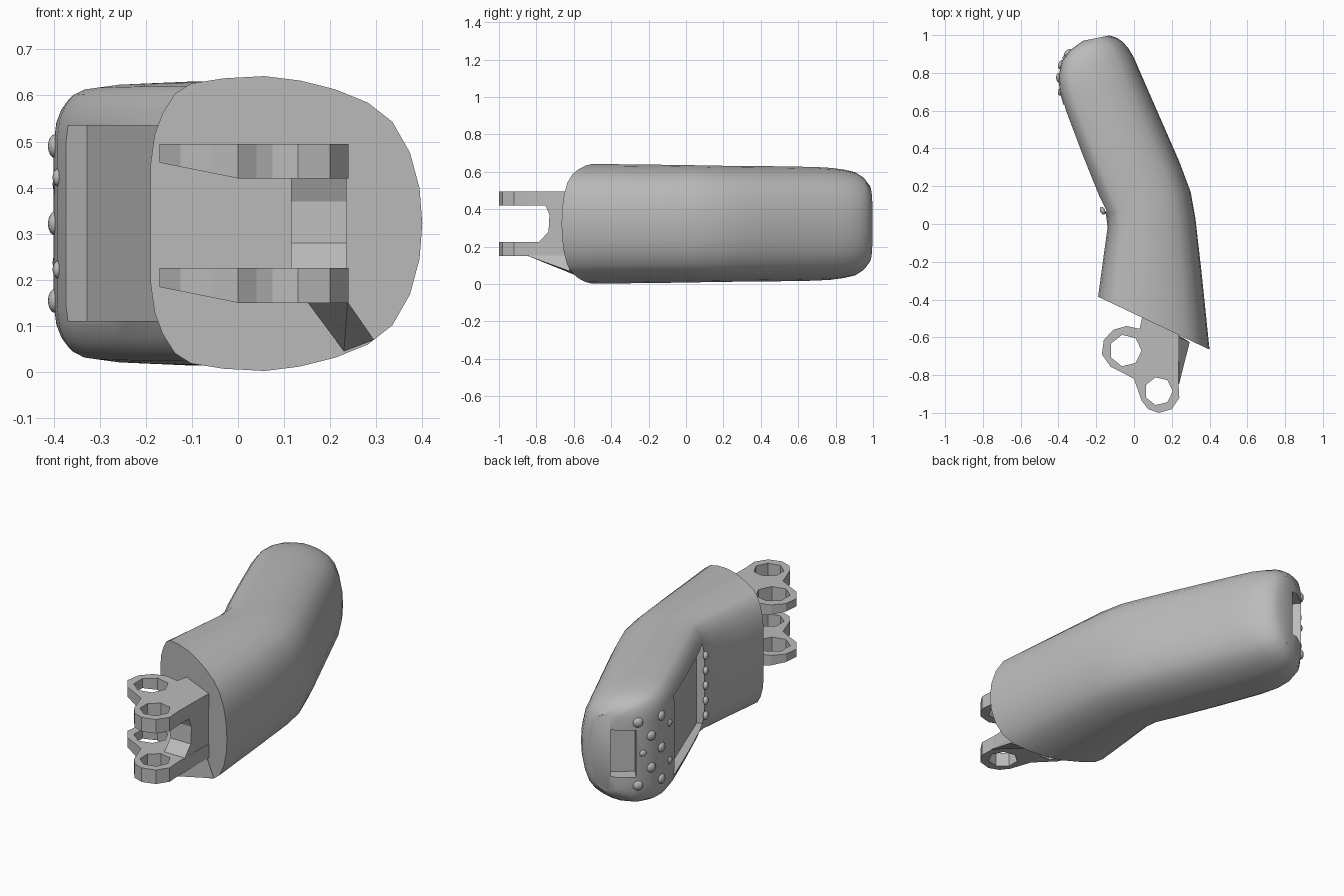
import bpy, bmesh, math
from mathutils import Vector

cube = bpy.data.objects.get("Cube")
if cube:
    bpy.data.objects.remove(cube, do_unlink=True)

grey = bpy.data.materials.new("plain grey")
grey.use_nodes = True
grey.diffuse_color = (0.5, 0.5, 0.5, 1)
grey.node_tree.nodes["Principled BSDF"].inputs["Base Color"].default_value = (0.5, 0.5, 0.5, 1)
MID = 0.322


def finish(name, bm, smooth=None):
    bmesh.ops.recalc_face_normals(bm, faces=bm.faces)
    mesh = bpy.data.meshes.new(name)
    bm.to_mesh(mesh)
    bm.free()
    mesh.materials.append(grey)
    obj = bpy.data.objects.new(name, mesh)
    bpy.context.collection.objects.link(obj)
    if smooth:
        shade(obj, smooth)
    return obj


def select(obj):
    bpy.ops.object.select_all(action='DESELECT')
    obj.select_set(True)
    bpy.context.view_layer.objects.active = obj


def shade(obj, angle):
    select(obj)
    bpy.ops.object.shade_smooth_by_angle(angle=math.radians(angle))


def prism(outline, z0, z1):
    bm = bmesh.new()
    face = bm.faces.new([bm.verts.new((x, y, z0)) for x, y in outline])
    ext = bmesh.ops.extrude_face_region(bm, geom=[face])
    for v in ext["geom"]:
        if isinstance(v, bmesh.types.BMVert):
            v.co.z = z1
    return bm


def cut(obj, outline, z0, z1):
    cutter = finish("cutter", prism(outline, z0, z1))
    cutter.hide_render = True
    mod = obj.modifiers.new("cut", 'BOOLEAN')
    mod.operation, mod.solver, mod.object = 'DIFFERENCE', 'EXACT', cutter
    select(obj)
    bpy.ops.object.modifier_apply(modifier=mod.name)
    bpy.data.objects.remove(cutter, do_unlink=True)


# Body: rounded D-shaped section lofted between its two side edges
half = [(0, .4), (.015, .6), (.045, .75), (.09, .88), (.15, .95), (.27, .985), (.42, 1),
        (.55, .97), (.68, .91), (.8, .82), (.89, .69), (.955, .48), (.99, .24), (1, 0)]
# left x, left y, right x, right y, half height, corner fullness
stations = [
    (-.19, -.385, .40, -.665, .32, 1), (-.165, -.2, .357, -.25, .317, 1),
    (-.14, -.02, .325, .03, .314, .95), (-.148, .05, .30, .17, .312, .9),
    (-.19, .14, .24, .33, .31, .8), (-.28, .37, .135, .57, .308, .7),
    (-.365, .6, .03, .81, .304, .6), (-.393, .70, 0, .88, .299, .55),
    (-.40, .78, -.03, .93, .29, .55), (-.383, .86, -.06, .965, .276, .55),
    (-.345, .915, -.09, .985, .25, .55), (-.27, .97, -.13, .998, .205, .55)]
bm = bmesh.new()
rings = []
for xl, yl, xr, yr, h, full in stations:
    upper = [(t, k ** full if t < .4 else k) for t, k in half]
    loop = upper + [(t, -k) for t, k in reversed(upper[:-1])]
    rings.append([bm.verts.new((xl + (xr - xl) * t, yl + (yr - yl) * t, MID + h * k))
                  for t, k in loop])
for a, b in zip(rings, rings[1:]):
    for i in range(len(a)):
        j = (i + 1) % len(a)
        bm.faces.new((a[i], a[j], b[j], b[i]))
bm.faces.new(rings[0])
bm.faces.new(rings[-1])
body = finish("body", bm)

# Screen recess and the square notch at the rear corner
cut(body, [(-.118, .078), (-.328, .648), (-.48, .59), (-.27, .02)], .11, .535)
cut(body, [(-.205, .935), (-.30, .86), (-.40, .98), (-.30, 1.06)], .2, .45)
shade(body, 35)


# Domed buttons
def button(name, x, y, z, normal, radius):
    bm = bmesh.new()
    bmesh.ops.create_uvsphere(bm, u_segments=12, v_segments=8, radius=radius)
    turn = Vector(normal).to_track_quat('Z', 'Y')
    for v in bm.verts:
        v.co.z *= .6
        v.co = turn @ v.co + Vector((x, y, z))
    finish(name, bm, 40)


for dz in (-.168, 0, .168):
    button("side_button", -.397, .775, MID + dz, (-1, 0, 0), .026)
for side in (-1, 1):
    button("upper_button", -.385, .845, MID + side * .085, (-.9, .4, 0), .026)
    button("corner_button", -.35, .905, MID + side * .168, (-.7, .7, 0), .026)
    button("small_button", -.39, .70, MID + side * .1, (-1, .2, 0), .02)
button("notch_button", -.365, .885, MID, (-.8, .6, 0), .018)
for i in range(5):
    button("edge_button", -.166, .07, .16 + i * .08, (-.9, -.4, 0), .022)

# Pair of mounting lugs, each with two ring ends
lug = [(.24, -.55), (.235, -.84), (.24, -.92), (.2, -.98), (.13, -1), (.075, -.98),
       (.04, -.935), (.0, -.82), (-.055, -.79), (-.125, -.755), (-.17, -.69),
       (-.16, -.615), (-.11, -.56), (-.04, -.54), (.03, -.555), (.05, -.46)]


def circle(x, y, r, n=7):
    return [(x + r * math.cos(math.tau * i / n), y + r * math.sin(math.tau * i / n))
            for i in range(n)]


for name, z0, z1 in (("upper_lug", .42, .495), ("lower_lug", .15, .225)):
    bm = prism(lug, z0, z1)
    for v in bm.verts:
        # ring end thins outward from its lower side
        if v.co.z < z0 + .01 and v.co.x < 0:
            v.co.z -= v.co.x * .2
    bmesh.ops.triangulate(bm, faces=bm.faces)
    obj = finish(name, bm)
    cut(obj, circle(-.045, -.67, .085), z0 - .1, z1 + .1)
    cut(obj, circle(.13, -.885, .075), z0 - .1, z1 + .1)

# Web joining the lugs, flared where it meets them
bm = bmesh.new()
web = [(-.5, .19), (-.8, .21), (-.735, .28), (-.73, .37), (-.755, .43), (-.5, .45)]
face = bm.faces.new([bm.verts.new((.115, y, z)) for y, z in web])
ext = bmesh.ops.extrude_face_region(bm, geom=[face])
bmesh.ops.translate(bm, vec=(.121, 0, 0),
                    verts=[v for v in ext["geom"] if isinstance(v, bmesh.types.BMVert)])
finish("lug_web", bm)

# Gusset under the lower lug
bm = bmesh.new()
for p in [(.15, -.6, .152), (.238, -.85, .152), (.238, -.6, .152),
          (.238, -.66, .10), (.295, -.625, .07), (.23, -.585, .045)]:
    bm.verts.new(p)
bmesh.ops.convex_hull(bm, input=bm.verts)
finish("lug_gusset", bm)
